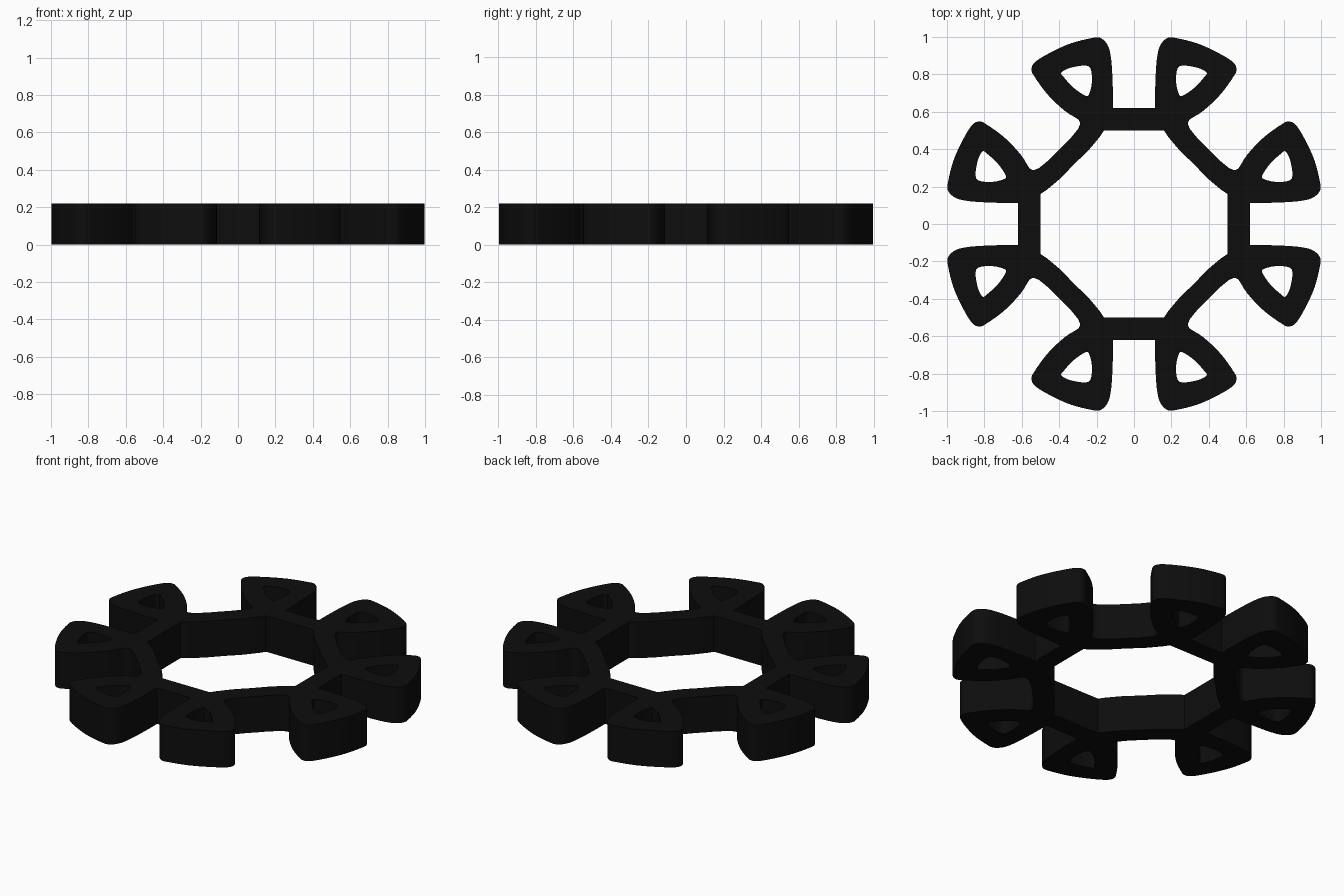
import bpy
from mathutils import Vector

if "Cube" in bpy.data.objects:
    bpy.data.objects.remove(bpy.data.objects["Cube"])

HEIGHT = 0.22


def smooth(pts, closed=False, steps=4):
    """Catmull-Rom curve through a few control points."""
    p = [Vector(q) for q in pts]
    p = [p[-1]] + p + p[:2] if closed else [p[0]] + p + [p[-1]]
    out = []
    for i in range(1, len(p) - 2):
        a, b, c, d = p[i - 1:i + 3]
        for k in range(steps):
            t = k / steps
            out.append(0.5 * (2 * b + (c - a) * t + (2 * a - 5 * b + 4 * c - d) * t * t
                              + (3 * b - a - 3 * c + d) * t ** 3))
    if not closed:
        out.append(p[-1])
    return [(v.x, v.y) for v in out]


def swap(pts):
    return [(y, x) for x, y in pts]


def full_loop(octant):
    """Mirror an octant across the diagonal, then repeat in four quarters."""
    quarter = octant + swap(octant)[::-1]
    loop = []
    for i in range(4):
        loop += quarter
        quarter = [(-y, x) for x, y in quarter]
    return loop


# Outer outline of one octant: flat of the ring, petal, scooped web
petal = smooth([(0.62, 0.112), (0.75, 0.114), (0.88, 0.122), (0.955, 0.14), (0.995, 0.18),
                (0.993, 0.23), (0.965, 0.34), (0.915, 0.45), (0.865, 0.53), (0.825, 0.548),
                (0.785, 0.53), (0.69, 0.46), (0.605, 0.37), (0.56, 0.3), (0.535, 0.288)])
web = smooth([(0.51, 0.298), (0.455, 0.343), (0.408, 0.39)])
outer = full_loop(petal + web)

# Central opening: straight flats joined by slightly inward bowed sides
inner = full_loop([(0.5, 0.16)] + smooth([(0.47, 0.18), (0.395, 0.243), (0.33, 0.31)]))

# Rounded triangular window in each petal
window = smooth([(0.685, 0.258), (0.70, 0.238), (0.76, 0.225), (0.83, 0.232), (0.847, 0.265),
                 (0.835, 0.34), (0.81, 0.388), (0.785, 0.375), (0.73, 0.325)], closed=True)
windows = []
for base in (window, swap(window)):
    for sx in (1, -1):
        for sy in (1, -1):
            windows.append([(x * sx, y * sy) for x, y in base])

# Filled flat profile, extruded to thickness
curve = bpy.data.curves.new("petal_ring_profile", 'CURVE')
curve.dimensions = '2D'
curve.fill_mode = 'BOTH'
curve.extrude = HEIGHT / 2
for loop in [outer, inner] + windows:
    s = curve.splines.new('POLY')
    s.points.add(len(loop) - 1)
    for pt, (x, y) in zip(s.points, loop):
        pt.co = (x, y, 0, 1)
    s.use_cyclic_u = True

ring = bpy.data.objects.new("petal_ring", curve)
ring.location.z = HEIGHT / 2
bpy.context.collection.objects.link(ring)
bpy.context.view_layer.objects.active = ring
ring.select_set(True)
bpy.ops.object.convert(target='MESH')
ring = bpy.context.object

# Weld the caps to the walls and smooth the curved sides
bpy.ops.object.mode_set(mode='EDIT')
bpy.ops.mesh.select_all(action='SELECT')
bpy.ops.mesh.remove_doubles(threshold=0.0005)
bpy.ops.mesh.normals_make_consistent(inside=False)
bpy.ops.object.mode_set(mode='OBJECT')
bpy.ops.object.shade_smooth_by_angle(angle=0.6)

# Black finish
black = bpy.data.materials.new("black")
black.diffuse_color = (0.004, 0.004, 0.004, 1)
black.use_nodes = True
black.node_tree.nodes["Principled BSDF"].inputs["Base Color"].default_value = black.diffuse_color
ring.data.materials.clear()
ring.data.materials.append(black)
